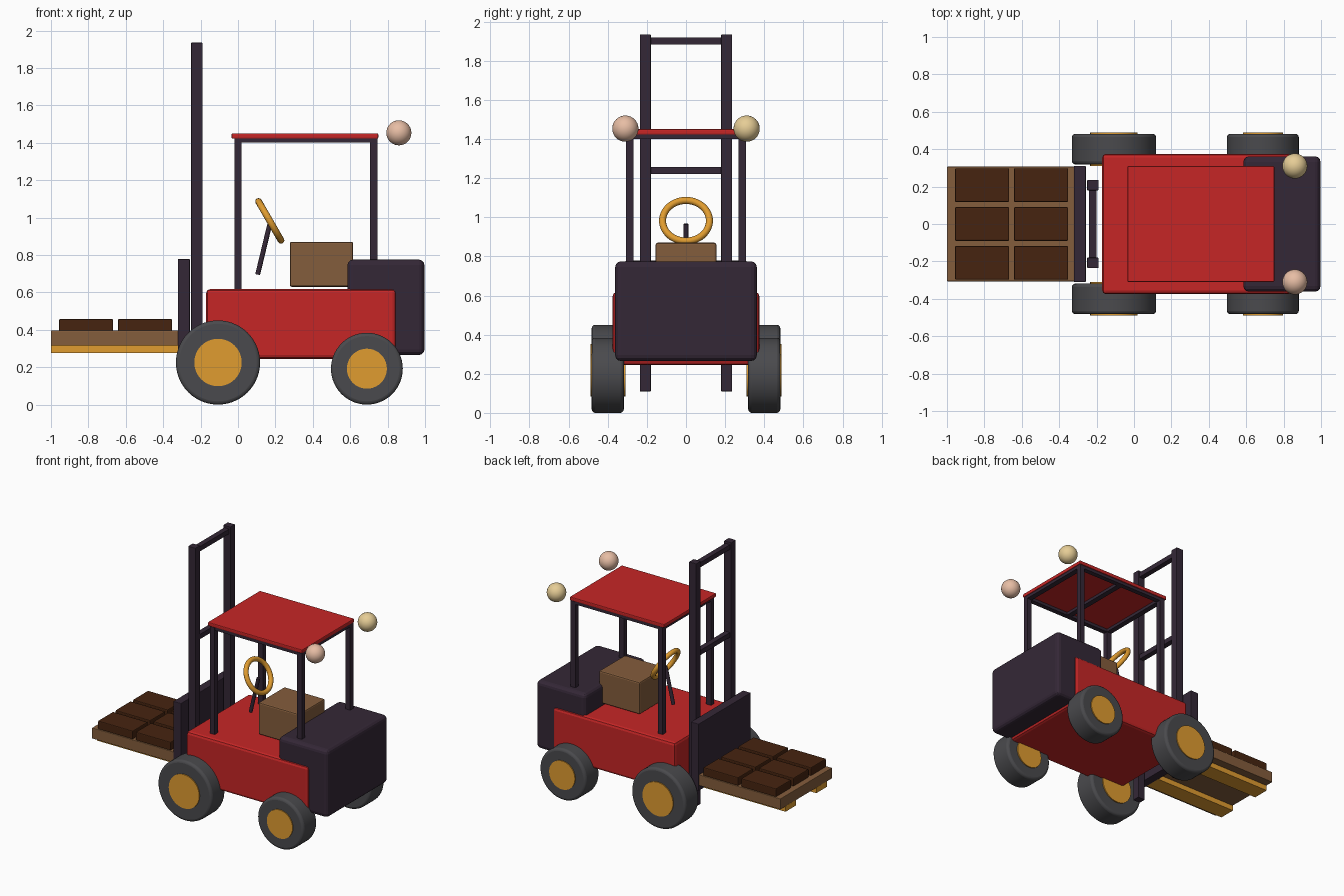
import bpy, math
from mathutils import Vector

if "Cube" in bpy.data.objects:
    bpy.data.objects.remove(bpy.data.objects["Cube"])


def material(name, r, g, b):
    # sRGB 0-255 to linear
    lin = lambda c: c / 12.92 if c <= 0.04045 else ((c + 0.055) / 1.055) ** 2.4
    m = bpy.data.materials.new(name)
    m.diffuse_color = (lin(r / 255), lin(g / 255), lin(b / 255), 1)
    m.use_nodes = True
    m.node_tree.nodes["Principled BSDF"].inputs["Base Color"].default_value = m.diffuse_color
    return m


RED = material("body red", 198, 38, 38)
DARK = material("dark purple", 52, 39, 54)
TYRE = material("tyre grey", 74, 74, 77)
ORANGE = material("orange", 224, 156, 48)
WOOD = material("wood brown", 132, 93, 60)
CARGO = material("cargo brown", 70, 36, 16)
PINK = material("lamp pink", 232, 190, 165)
CREAM = material("lamp cream", 230, 205, 150)


def finish(name, mat, bevel=0.0, segments=2):
    ob = bpy.context.object
    ob.name = ob.data.name = name
    ob.data.materials.clear()
    ob.data.materials.append(mat)
    if bevel:
        mod = ob.modifiers.new("bevel", 'BEVEL')
        mod.width, mod.segments = bevel, segments
        mod.limit_method = 'ANGLE'
        mod.angle_limit = math.radians(40)
    return ob


def box(name, mat, x, y, z, bevel=0.0, segments=2):
    # x, y, z are (min, max) ranges
    lo, hi = Vector((x[0], y[0], z[0])), Vector((x[1], y[1], z[1]))
    bpy.ops.mesh.primitive_cube_add(size=1, location=(lo + hi) / 2)
    bpy.context.object.scale = hi - lo
    bpy.ops.object.transform_apply(location=False, rotation=False, scale=True)
    return finish(name, mat, bevel, segments)


def cylinder(name, mat, a, b, radius, sides=48, bevel=0.0):
    a, b = Vector(a), Vector(b)
    d = b - a
    bpy.ops.mesh.primitive_cylinder_add(vertices=sides, radius=radius, depth=d.length, location=(a + b) / 2,
                                        rotation=d.to_track_quat('Z', 'Y').to_euler())
    ob = finish(name, mat, bevel, 3)
    bpy.ops.object.shade_smooth_by_angle(angle=math.radians(35))
    return ob


def span(side, near, far):
    # y range mirrored to the given side
    return tuple(sorted((side * near, side * far)))


# chassis, counterweight and seat
box("body", RED, (-0.17, 0.845), (-0.375, 0.375), (0.245, 0.617), 0.02)
box("counterweight", DARK, (0.585, 0.997), (-0.362, 0.362), (0.265, 0.775), 0.03, 3)
box("seat", WOOD, (0.277, 0.616), (-0.155, 0.155), (0.63, 0.87), 0.01)

# steering wheel and column
cylinder("steering_column", DARK, (0.105, 0, 0.695), (0.17, 0, 0.965), 0.013, 16)
bpy.ops.mesh.primitive_torus_add(location=(0.17, 0, 0.982), rotation=(0, math.radians(60), 0),
                                 major_radius=0.12, minor_radius=0.018,
                                 major_segments=40, minor_segments=12)
finish("steering_wheel", ORANGE)
bpy.ops.object.shade_smooth_by_angle(angle=math.radians(60))

# roof panel with its frame
box("roof", RED, (-0.035, 0.75), (-0.31, 0.31), (1.422, 1.45), 0.006)
for i, x in enumerate((0.0, 0.3625, 0.725)):
    box(f"roof_crossbar_{i}", DARK, (x - 0.02, x + 0.02), (-0.3, 0.3), (1.4, 1.425))

# mast crossbars
for i, z in enumerate((1.24, 1.9)):
    box(f"mast_crossbar_{i}", DARK, (-0.24, -0.20), (-0.19, 0.19), (z - 0.018, z + 0.018))

# carriage plate and pallet
box("carriage_plate", DARK, (-0.322, -0.257), (-0.31, 0.31), (0.275, 0.778), 0.004)
box("pallet", WOOD, (-1.0, -0.32), (-0.307, 0.307), (0.315, 0.396), 0.004)

# cargo blocks, two by three
for i, x in enumerate((-0.812, -0.497)):
    for j, y in enumerate((-0.208, 0, 0.208)):
        box(f"cargo_block_{i}{j}", CARGO, (x - 0.145, x + 0.145), (y - 0.09, y + 0.09),
            (0.394, 0.457), 0.006)

# mirrored parts
for side, label, lamp in ((-1, "front", PINK), (1, "back", CREAM)):
    box(f"mast_rail_{label}", DARK, (-0.25, -0.19), span(side, 0.18, 0.236), (0.11, 1.935), 0.003)
    box(f"fork_{label}", ORANGE, (-1.0, -0.3), span(side, 0.12, 0.245), (0.276, 0.318))
    box(f"roof_side_bar_{label}", DARK, (-0.02, 0.745), span(side, 0.268, 0.304), (1.4, 1.425))
    for end, x in (("left", 0.0), ("right", 0.725)):
        box(f"roof_post_{end}_{label}", DARK, (x - 0.02, x + 0.02), span(side, 0.268, 0.306), (0.6, 1.42))

    # wheels: drive pair is larger
    for end, x, r, hub in (("left", -0.107, 0.225, 0.127), ("right", 0.689, 0.192, 0.107)):
        cylinder(f"tyre_{end}_{label}", TYRE, (x, side * 0.318, r), (x, side * 0.482, r), r, 56, 0.018)
        cylinder(f"hub_{end}_{label}", ORANGE, (x, side * 0.31, r), (x, side * 0.489, r), hub, 40)

    # round lamps behind the roof
    bpy.ops.mesh.primitive_uv_sphere_add(segments=32, ring_count=16, radius=0.067,
                                         location=(0.86, side * 0.31, 1.453))
    finish(f"lamp_{label}", lamp)
    bpy.ops.object.shade_smooth_by_angle(angle=math.radians(60))
